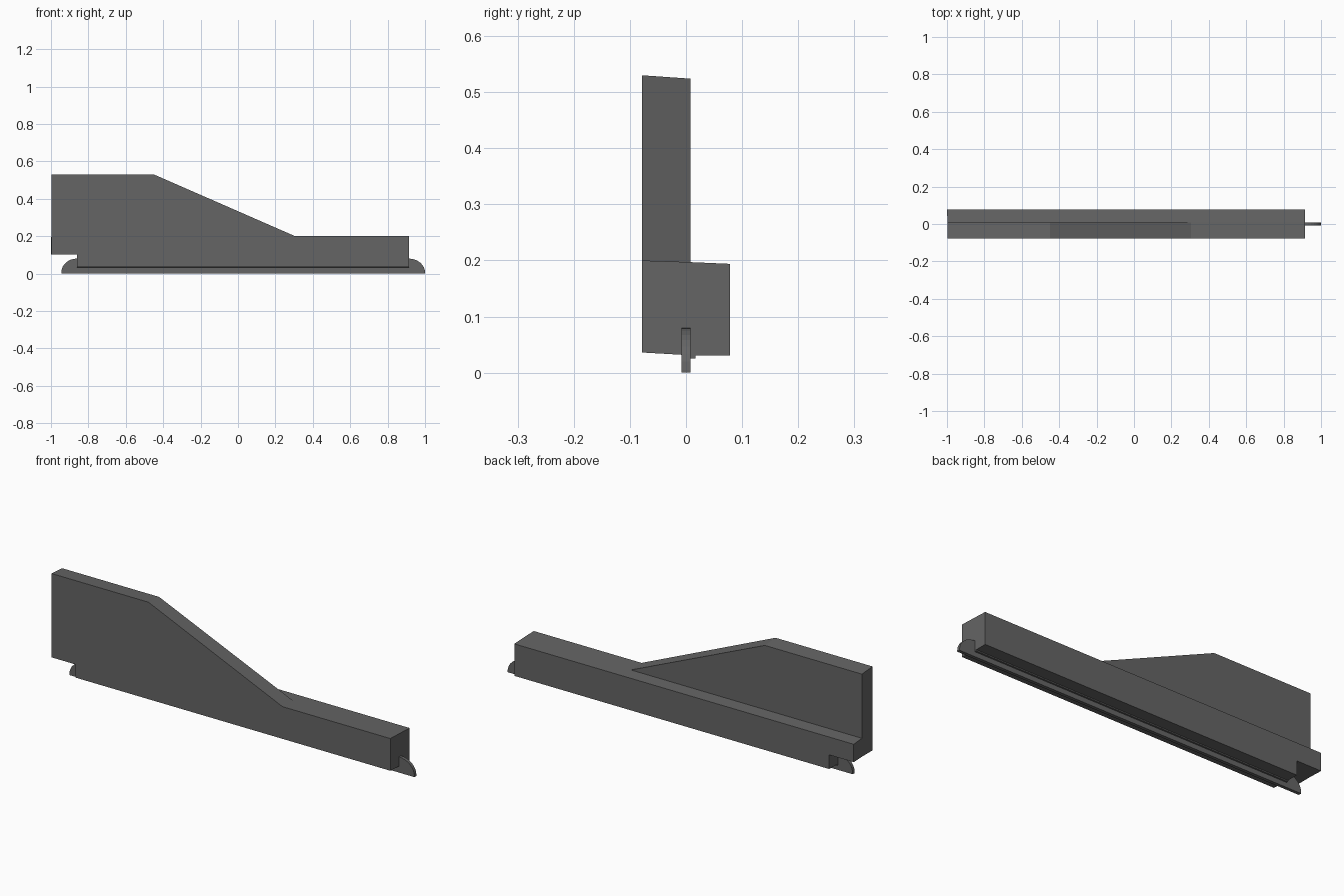
import bpy, bmesh, math

if "Cube" in bpy.data.objects:
    bpy.data.objects.remove(bpy.data.objects["Cube"])

# Dark grey finish
dark = bpy.data.materials.new("dark_grey")
dark.diffuse_color = (.13, .13, .13, 1)
dark.use_nodes = True
dark.node_tree.nodes["Principled BSDF"].inputs["Base Color"].default_value = dark.diffuse_color


def finish(bm, name):
    bmesh.ops.recalc_face_normals(bm, faces=bm.faces)
    me = bpy.data.meshes.new(name)
    bm.to_mesh(me)
    bm.free()
    me.materials.append(dark)
    ob = bpy.data.objects.new(name, me)
    bpy.context.collection.objects.link(ob)
    return ob


def ring(bm, pts, y):
    return [bm.verts.new((x, y, z)) for x, z in pts]


def bridge(bm, a, b):
    n = len(a)
    for i in range(n):
        bm.faces.new((a[i], a[(i + 1) % n], b[(i + 1) % n], b[i]))


def prism(name, pts, y0, y1):
    bm = bmesh.new()
    a, b = ring(bm, pts, y0), ring(bm, pts, y1)
    bm.faces.new(a)
    bm.faces.new(b)
    bridge(bm, a, b)
    return finish(bm, name)


def side(bottom, rail, top):
    # side outline: notched foot, low rail, ramp, tall end
    return [(-.997, .103), (-.862, .103), (-.862, bottom), (.913, bottom),
            (.913, rail), (.305, rail), (-.45, top), (-.997, top), (-.997, rail)]


# Body: tall front plate with a low rail block behind it
bm = bmesh.new()
front = ring(bm, side(.036, .2, .53), -.078)
mid = ring(bm, side(.031, .197, .524), .008)
back = ring(bm, [(-1, .103), (-.862, .103), (-.862, .031), (.913, .031),
                 (.913, .194), (.305, .194), (-1, .194)], .078)
bm.faces.new(front)
bridge(bm, front, mid)
bm.faces.new(mid[5:9])                       # exposed back of the tall plate
bridge(bm, mid[:6] + [mid[8]], back)
bm.faces.new(back)
finish(bm, "body")

# Blade: thin runner with quarter-round ends
N = 8
arc = [i * math.pi / 2 / N for i in range(N + 1)]
pts = [(-.945, 0), (1.0, 0)]
pts += [(.913 + .087 * math.cos(a), .005 + .075 * math.sin(a)) for a in arc]
pts += [(-.862 - .083 * math.cos(a), .005 + .075 * math.sin(a)) for a in reversed(arc)]
prism("blade", pts, -.008, .008)

# Small lip beside the blade under the body
prism("blade_lip", [(-.862, .025), (.913, .025), (.913, .034), (-.862, .034)], .006, .017)
